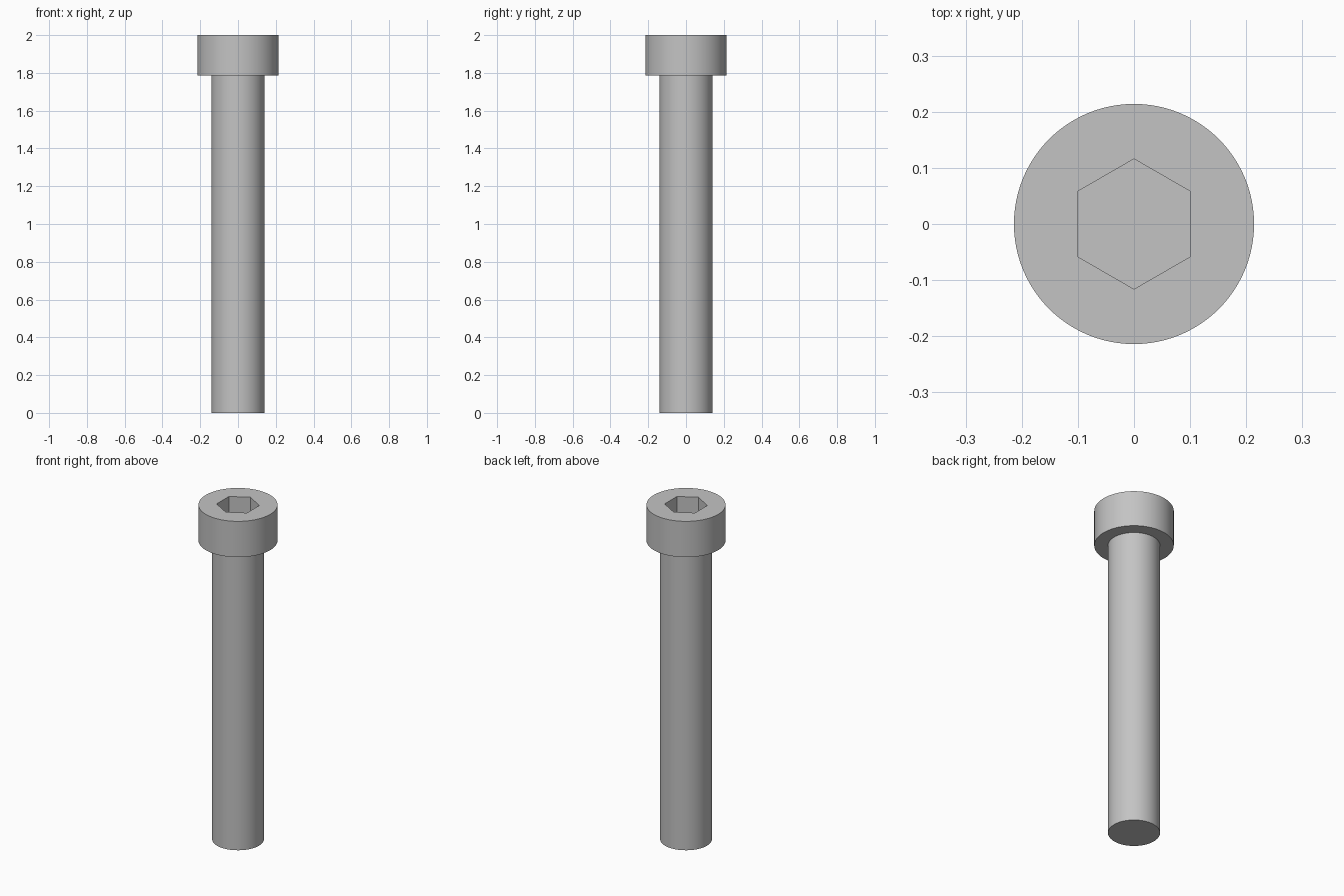
import bpy
import bmesh
from math import cos, sin, pi, radians

SEGMENTS = 96
LENGTH = 2.0
HEAD_R, HEAD_BASE = 0.214, 1.786
SHANK_R = 0.14
HEX_R, HEX_FLOOR = 0.116, 1.875

cube = bpy.data.objects.get("Cube")
if cube:
    bpy.data.objects.remove(cube, do_unlink=True)

# Plain steel grey
STEEL = (0.55, 0.55, 0.55, 1.0)
steel = bpy.data.materials.new("steel_grey")
steel.use_nodes = True
steel.diffuse_color = STEEL
steel.node_tree.nodes["Principled BSDF"].inputs["Base Color"].default_value = STEEL


def ring(bm, radius, z, sides=SEGMENTS):
    """Circle of vertices, starting at the +y corner."""
    angles = [pi / 2 + 2 * pi * i / sides for i in range(sides)]
    return [bm.verts.new((radius * cos(a), radius * sin(a), z)) for a in angles]


def wall(bm, first, second):
    """Quads between two rings with equal side counts."""
    n = len(first)
    for i in range(n):
        j = (i + 1) % n
        bm.faces.new((first[i], first[j], second[j], second[i]))


def rim(bm, outer, inner):
    """Flat face between a round edge and a hole of any side count."""
    edges = []
    for loop in (outer, inner):
        for a, b in zip(loop, loop[1:] + loop[:1]):
            edges.append(bm.edges.get((a, b)))
    bmesh.ops.triangle_fill(bm, edges=edges, use_beauty=True, normal=(0, 0, 1))


def finish(bm, name):
    mesh = bpy.data.meshes.new(name)
    bm.normal_update()
    bm.to_mesh(mesh)
    bm.free()
    mesh.materials.append(steel)
    obj = bpy.data.objects.new(name, mesh)
    bpy.context.collection.objects.link(obj)
    bpy.ops.object.select_all(action="DESELECT")
    obj.select_set(True)
    bpy.context.view_layer.objects.active = obj
    bpy.ops.object.shade_smooth_by_angle(angle=radians(30))
    return obj


# Cylindrical head with a hexagonal socket and an open collar below
bm = bmesh.new()
collar = ring(bm, SHANK_R, HEAD_BASE)
base = ring(bm, HEAD_R, HEAD_BASE)
top = ring(bm, HEAD_R, LENGTH)
hex_top = ring(bm, HEX_R, LENGTH, 6)
hex_floor = ring(bm, HEX_R, HEX_FLOOR, 6)
wall(bm, collar, base)
wall(bm, base, top)
wall(bm, hex_top, hex_floor)
bm.faces.new(hex_floor)
rim(bm, top, hex_top)
bmesh.ops.recalc_face_normals(bm, faces=bm.faces)
finish(bm, "socket_head")

# Plain round shank
bm = bmesh.new()
tip = ring(bm, SHANK_R, 0)
neck = ring(bm, SHANK_R, HEAD_BASE)
wall(bm, tip, neck)
bm.faces.new(tip[::-1])
finish(bm, "shank")
